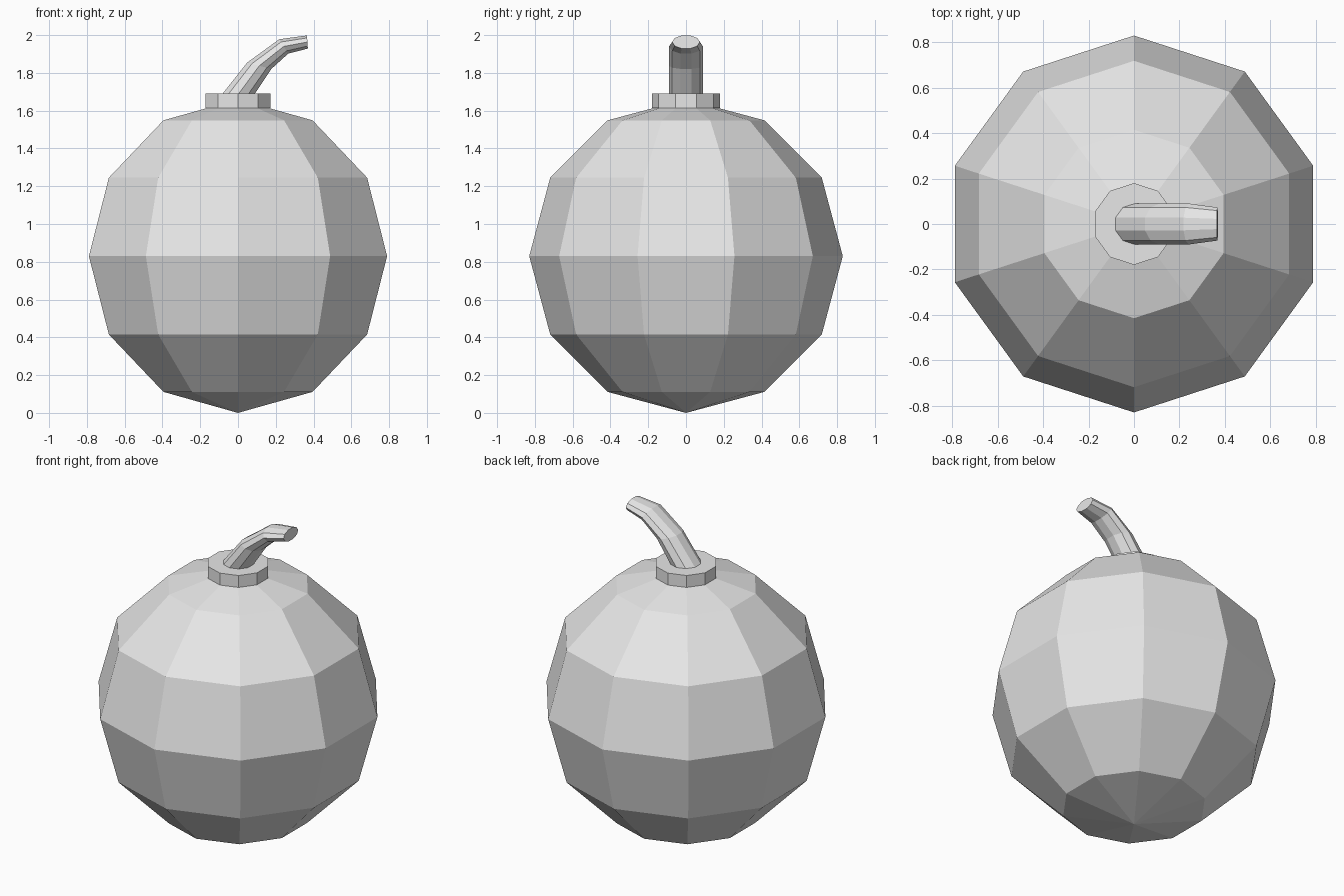
import bpy, bmesh
from math import sin, cos, pi

SIDES = 10
cube = bpy.data.objects.get("Cube")
if cube:
    bpy.data.objects.remove(cube, do_unlink=True)

grey = bpy.data.materials.new("light grey")
grey.use_nodes = True
grey.diffuse_color = (0.8, 0.8, 0.8, 1)
grey.node_tree.nodes["Principled BSDF"].inputs["Base Color"].default_value = (0.8, 0.8, 0.8, 1)


def loft(name, sections):
    """Skin ten-sided rings; each is (centre x, z, half-span x, z, half-width y)."""
    bm = bmesh.new()
    rings = []
    for cx, cz, ux, uz, w in sections:
        if w == 0:  # pole
            rings.append([bm.verts.new((cx, 0, cz))])
            continue
        ring = []
        for i in range(SIDES):
            a = pi / 2 + 2 * pi * i / SIDES
            ring.append(bm.verts.new((cx + ux * cos(a), w * sin(a), cz + uz * cos(a))))
        rings.append(ring)
    for low, high in zip(rings, rings[1:]):
        for i in range(SIDES):
            j = (i + 1) % SIDES
            corners = [low[i % len(low)], low[j % len(low)],
                       high[j % len(high)], high[i % len(high)]]
            bm.faces.new(list(dict.fromkeys(corners)))
    # Close open ends
    for ring in (rings[0], rings[-1]):
        if len(ring) > 1:
            bm.faces.new(ring)
    bmesh.ops.recalc_face_normals(bm, faces=bm.faces[:])
    mesh = bpy.data.meshes.new(name)
    bm.to_mesh(mesh)
    bm.free()
    mesh.materials.append(grey)
    obj = bpy.data.objects.new(name, mesh)
    bpy.context.collection.objects.link(obj)
    return obj


# Round faceted body
R = 0.83
body = []
for k in range(7):
    r = R * sin(pi * k / 6) if 0 < k < 6 else 0
    body.append((0, R - R * cos(pi * k / 6), r, 0, r))
loft("body", body)

# Flat collar on top
loft("collar", [(0, z, 0.18, 0, 0.18) for z in (1.615, 1.69)])

# Bent stem: upper edge, lower edge and half-width of each section
stem = []
for x1, z1, x2, z2, w in [
    (-0.09, 1.685, 0.09, 1.685, 0.09),
    (0.045, 1.855, 0.18, 1.82, 0.09),
    (0.217, 1.98, 0.267, 1.90, 0.09),
    (0.365, 2.0, 0.37, 1.927, 0.073),
]:
    stem.append(((x1 + x2) / 2, (z1 + z2) / 2, (x2 - x1) / 2, (z2 - z1) / 2, w))
loft("stem", stem)
